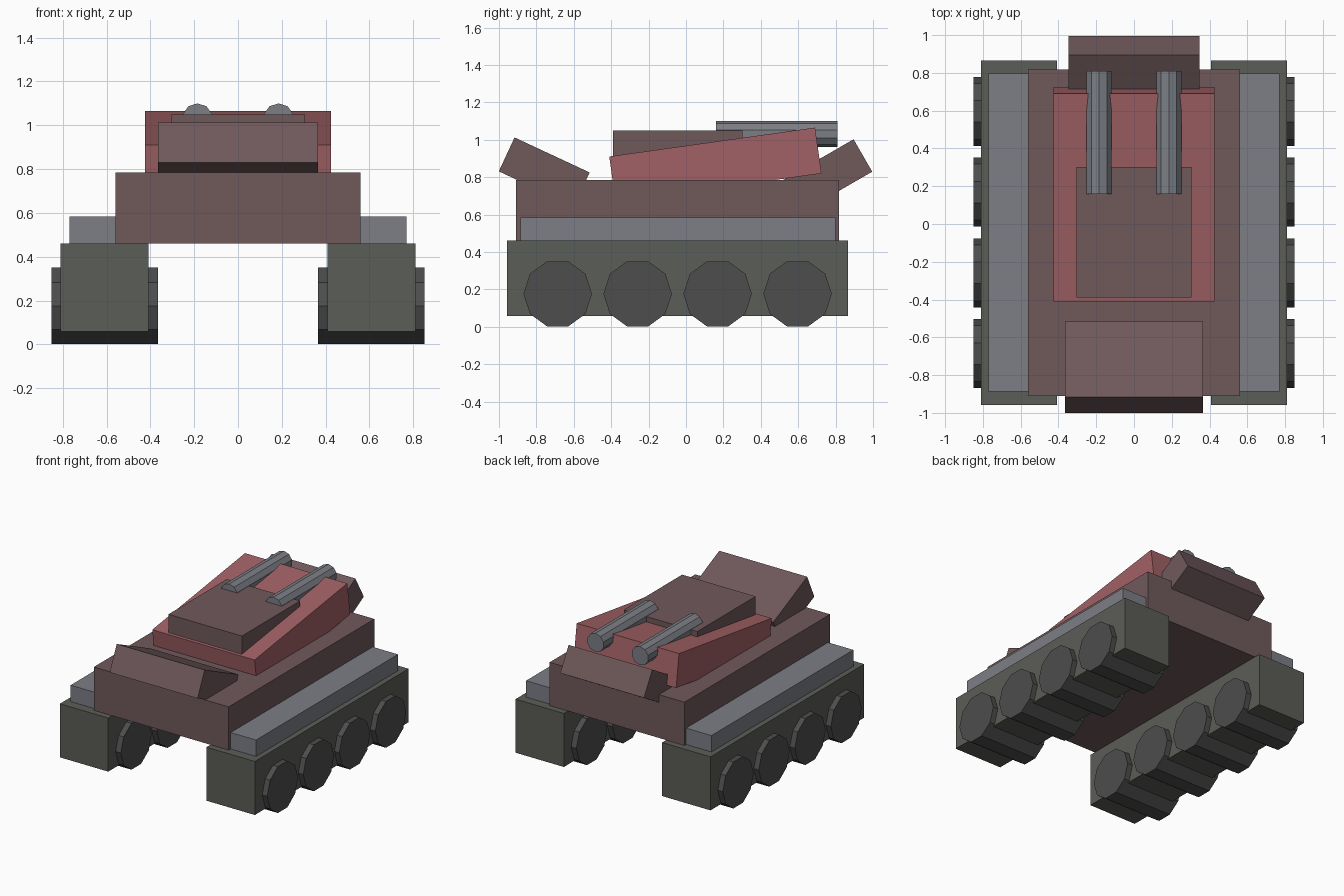
import bpy
import math

if "Cube" in bpy.data.objects:
    bpy.data.objects.remove(bpy.data.objects["Cube"])


def material(name, r, g, b):
    m = bpy.data.materials.new(name)
    m.diffuse_color = (r, g, b, 1)
    m.use_nodes = True
    m.node_tree.nodes["Principled BSDF"].inputs["Base Color"].default_value = m.diffuse_color
    return m


RED = material("faded_red", 0.36, 0.12, 0.13)
BROWN = material("red_brown", 0.16, 0.10, 0.105)
OLIVE = material("olive_grey", 0.105, 0.11, 0.095)
DARK = material("dark_grey", 0.075, 0.075, 0.075)
STEEL = material("steel", 0.20, 0.21, 0.235)


def finish(name, mat):
    ob = bpy.context.object
    ob.name = name
    ob.data.materials.append(mat)
    return ob


def box(name, mat, center, size, tilt=0):
    """Box of the given size, tilted about the x axis (degrees)."""
    bpy.ops.mesh.primitive_cube_add(size=1, location=center)
    ob = finish(name, mat)
    ob.scale = size
    ob.rotation_euler.x = math.radians(tilt)
    return ob


def span(name, mat, x, y, z):
    """Upright box given by its (min, max) on each axis."""
    return box(name, mat, [(a + b) / 2 for a, b in (x, y, z)],
               [b - a for a, b in (x, y, z)])


def cylinder(name, mat, center, radius, depth, rotation):
    bpy.ops.mesh.primitive_cylinder_add(vertices=10, radius=radius, depth=depth,
                                        location=center, rotation=rotation)
    return finish(name, mat)


# Hull
span("hull", BROWN, (-0.56, 0.56), (-0.91, 0.818), (0.46, 0.785))

for side, s in (("left", -1), ("right", 1)):
    # Track block and the fender ledge above it
    span(side + "_track", OLIVE, sorted((s * 0.408, s * 0.81)), (-0.957, 0.866), (0.058, 0.46))
    span(side + "_fender", STEEL, sorted((s * 0.41, s * 0.77)), (-0.886, 0.798), (0.46, 0.583))
    # Road wheels run through the track block, flat side down
    for i in range(4):
        cylinder(f"{side}_wheel_{i + 1}", DARK, (s * 0.608, -0.686 + 0.4275 * i, 0.176),
                 0.183, 0.486, (0, math.pi / 2, 0))
    # Gun barrel, corner up
    cylinder(side + "_barrel", STEEL, (s * 0.185, 0.485, 1.03), 0.07, 0.65, (math.pi / 2, 0, 0))

# Turret wedge and the roof plate on it
box("turret", RED, (0, 0.157, 0.865), (0.85, 1.111, 0.2475), 8)
span("roof_plate", BROWN, (-0.305, 0.305), (-0.39, 0.302), (0.86, 1.05))

# Tilted armour plates at the two ends
box("front_plate", BROWN, (0, -0.758, 0.828), (0.73, 0.443, 0.2), -25)
box("rear_plate", BROWN, (0, 0.754, 0.805), (0.695, 0.443, 0.2), 30)
